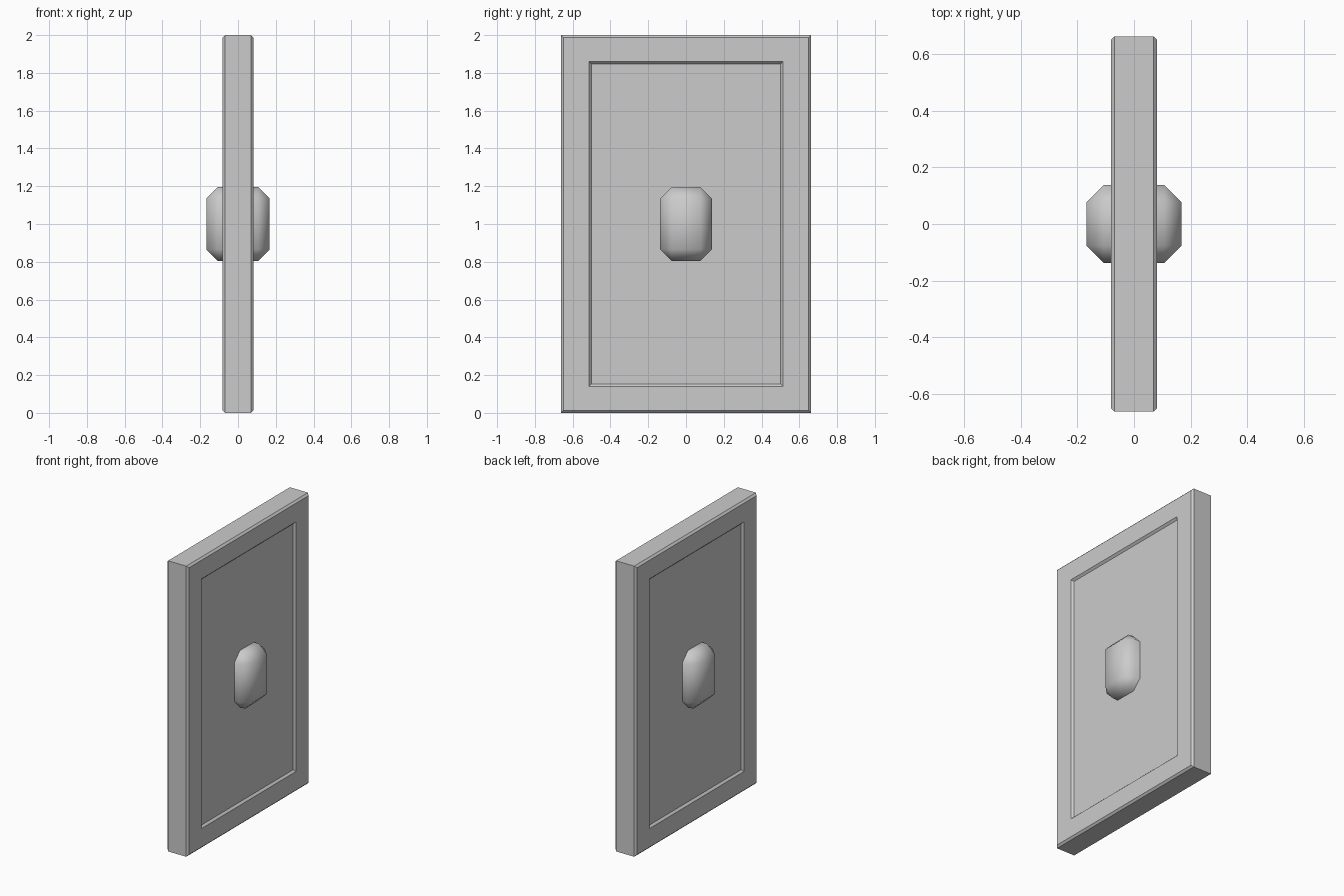
import bpy, bmesh

if "Cube" in bpy.data.objects:
    bpy.data.objects.remove(bpy.data.objects["Cube"])


def add_object(name, bm, smooth=False):
    bmesh.ops.recalc_face_normals(bm, faces=bm.faces)
    for f in bm.faces:
        f.smooth = smooth
    mesh = bpy.data.meshes.new(name)
    bm.to_mesh(mesh)
    bm.free()
    obj = bpy.data.objects.new(name, mesh)
    bpy.context.collection.objects.link(obj)
    return obj


# Framed door panel: rectangular rings (x, half width, half height), mirrored in x
half = [
    (0.068, 0.501, 0.846),   # recessed floor
    (0.082, 0.514, 0.859),   # sloped recess lip
    (0.082, 0.649, 0.987),   # flat frame face
    (0.069, 0.662, 1.000),   # outer chamfer
]
rings = [(-x, y, z) for x, y, z in half] + half[::-1]
bm = bmesh.new()
loops = [[bm.verts.new((x, sy * y, 1 + sz * z))
          for sy, sz in ((-1, -1), (1, -1), (1, 1), (-1, 1))]
         for x, y, z in rings]
for a, b in zip(loops, loops[1:]):
    for i in range(4):
        j = (i + 1) % 4
        bm.faces.new((a[i], a[j], b[j], b[i]))
bm.faces.new(loops[0])
bm.faces.new(loops[-1])
add_object("door_panel", bm)

# Knob: chamfered block through the panel, smooth shaded
bm = bmesh.new()
bmesh.ops.create_cube(bm, size=1)
for v in bm.verts:
    v.co.x *= 0.336
    v.co.y *= 0.274
    v.co.z = 1.0 + v.co.z * 0.39
bmesh.ops.bevel(bm, geom=bm.edges[:], offset=0.061, offset_type='OFFSET',
                segments=1, affect='EDGES')
add_object("door_knob", bm, smooth=True)
